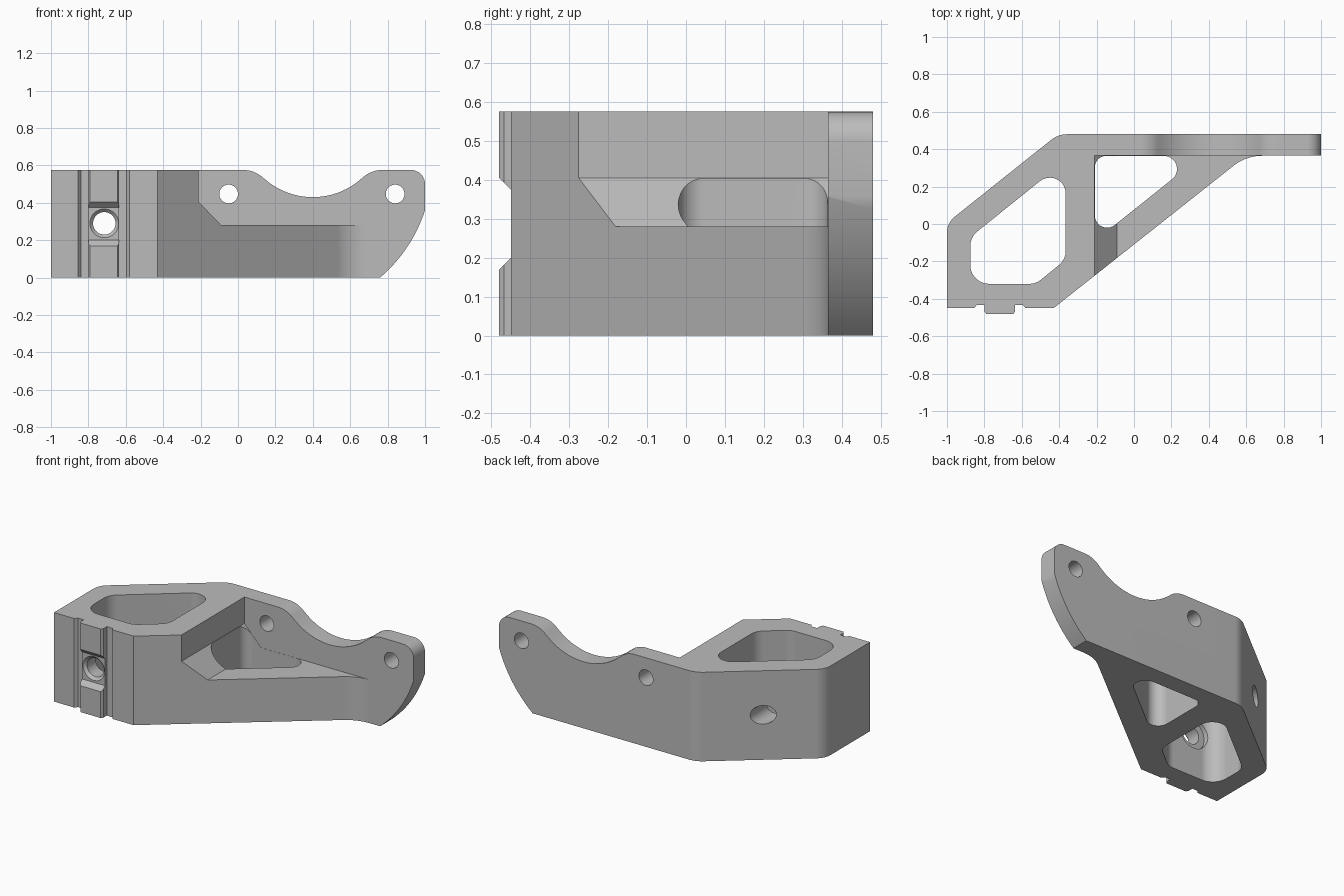
import bpy, bmesh, math
from mathutils import Vector

cube = bpy.data.objects.get("Cube")
if cube:
    bpy.data.objects.remove(cube, do_unlink=True)

grey = bpy.data.materials.new("plain grey")
grey.use_nodes = True
grey.diffuse_color = (0.5, 0.5, 0.5, 1)
grey.node_tree.nodes["Principled BSDF"].inputs["Base Color"].default_value = (0.5, 0.5, 0.5, 1)


def rounded(corners, steps=10):
    """Turn (x, y[, radius]) corners into a filleted outline."""
    out = []
    for i, c in enumerate(corners):
        p = Vector(c[:2])
        r = c[2] if len(c) > 2 else 0
        if not r:
            out.append(p)
            continue
        a = (Vector(corners[i - 1][:2]) - p).normalized()
        b = (Vector(corners[(i + 1) % len(corners)][:2]) - p).normalized()
        half = a.angle(b) / 2
        centre = p + (a + b).normalized() * (r / math.sin(half))
        start = p + a * (r / math.tan(half)) - centre
        end = p + b * (r / math.tan(half)) - centre
        sweep = math.pi - 2 * half
        for k in range(steps + 1):
            t = k / steps
            out.append(centre + (start * math.sin((1 - t) * sweep) + end * math.sin(t * sweep)) / math.sin(sweep))
    return out


def circle(x, z, r, n=40):
    return [(x + r * math.cos(k * math.tau / n), z + r * math.sin(k * math.tau / n)) for k in range(n)]


def prism(name, axis, lo, hi, pts, end_pts=None):
    """Extrude a flat outline along an axis; end_pts allows a tapered end."""
    place = {"x": lambda p, h: (h, p[0], p[1]),
             "y": lambda p, h: (p[0], h, p[1]),
             "z": lambda p, h: (p[0], p[1], h)}[axis]
    bm = bmesh.new()
    a = [bm.verts.new(place(p, lo)) for p in pts]
    b = [bm.verts.new(place(p, hi)) for p in (end_pts or pts)]
    bm.faces.new(a)
    bm.faces.new(b[::-1])
    for i in range(len(a)):
        bm.faces.new((a[i - 1], a[i], b[i], b[i - 1]))
    bmesh.ops.recalc_face_normals(bm, faces=bm.faces)
    me = bpy.data.meshes.new(name)
    bm.to_mesh(me)
    bm.free()
    me.materials.append(grey)
    ob = bpy.data.objects.new(name, me)
    bpy.context.collection.objects.link(ob)
    return ob


# Plan outline of the bracket, with the locating rail on the front
body = prism("bracket_body", "z", 0, 0.7, rounded([
    (-1, -0.45), (-0.855, -0.45), (-0.84, -0.432), (-0.80, -0.432), (-0.80, -0.467),
    (-0.79, -0.48), (-0.645, -0.48), (-0.635, -0.467), (-0.635, -0.432), (-0.595, -0.432),
    (-0.58, -0.45), (-0.43, -0.45), (0.60, 0.365, 0.25), (1, 0.365), (1, 0.48),
    (-0.405, 0.48, 0.14), (-1, 0.006, 0.11)]))

# Front silhouette: scooped top edge and curved end of the flange
curve = []
for k in range(13):
    t = k / 12
    bulge = 0.12 * t * (1 - t)
    curve.append((0.76 + 0.24 * t + bulge * 0.83, 0.36 * t - bulge * 0.55))
scoop = [(0.4 + 0.39 * math.sin(a), 0.82 - 0.39 * math.cos(a))
         for a in (0.695 * (1 - k / 10) for k in range(21))]
silhouette = prism("silhouette_helper", "y", -1, 1, rounded(
    [(-1.2, -0.1), (0.69, -0.1)] + curve
    + [(1, 0.575, 0.075), (0.715, 0.575, 0.15)] + scoop
    + [(0.085, 0.575, 0.15), (-1.2, 0.575)]))

helpers = [
    (silhouette, "INTERSECT"),
    # Large and small lightening pockets
    (prism("large_pocket", "z", -0.1, 0.8, rounded([
        (-0.875, -0.32, 0.1), (-0.525, -0.32, 0.1), (-0.365, -0.19, 0.1),
        (-0.365, 0.34, 0.085), (-0.875, -0.07, 0.1)])), "DIFFERENCE"),
    (prism("small_pocket", "z", -0.1, 0.5, rounded([
        (-0.209, -0.09, 0.065), (0.36, 0.364, 0.07), (-0.209, 0.364, 0.06)])), "DIFFERENCE"),
    # Step above the lower web, with a sloping shoulder
    (prism("upper_step", "y", -1, 0.365, [
        (-0.21, 0.8), (-0.21, 0.405), (-0.09, 0.28), (1.2, 0.28), (1.2, 0.8)]), "DIFFERENCE"),
    # Gap in the rail with bevelled ends
    (prism("rail_gap", "x", -0.82, -0.615, [
        (-0.5, 0.425), (-0.45, 0.375), (-0.45, 0.20), (-0.5, 0.15)]), "DIFFERENCE"),
    # Main bolt hole, its front bevel and its seat inside the pocket
    (prism("bolt_hole", "y", -0.7, 0.7, circle(-0.715, 0.29, 0.06)), "DIFFERENCE"),
    (prism("bolt_bevel", "y", -0.47, -0.43, circle(-0.715, 0.29, 0.097),
           circle(-0.715, 0.29, 0.057)), "DIFFERENCE"),
    (prism("bolt_seat", "y", -0.345, -0.2, circle(-0.715, 0.29, 0.1)), "DIFFERENCE"),
]
# Two flange holes
for x in (-0.05, 0.84):
    helpers.append((prism("flange_hole", "y", 0.2, 0.7, circle(x, 0.447, 0.05)), "DIFFERENCE"))

bpy.ops.object.select_all(action="DESELECT")
body.select_set(True)
bpy.context.view_layer.objects.active = body
for helper, operation in helpers:
    helper.hide_render = True
    mod = body.modifiers.new("cut", "BOOLEAN")
    mod.operation = operation
    mod.solver = "EXACT"
    mod.object = helper
    bpy.ops.object.modifier_apply(modifier=mod.name)
    bpy.data.objects.remove(helper, do_unlink=True)

# Smooth fillets, crisp edges
bpy.ops.object.shade_smooth_by_angle(angle=math.radians(25))
weighted = body.modifiers.new("weighted_normals", "WEIGHTED_NORMAL")
weighted.keep_sharp = True
